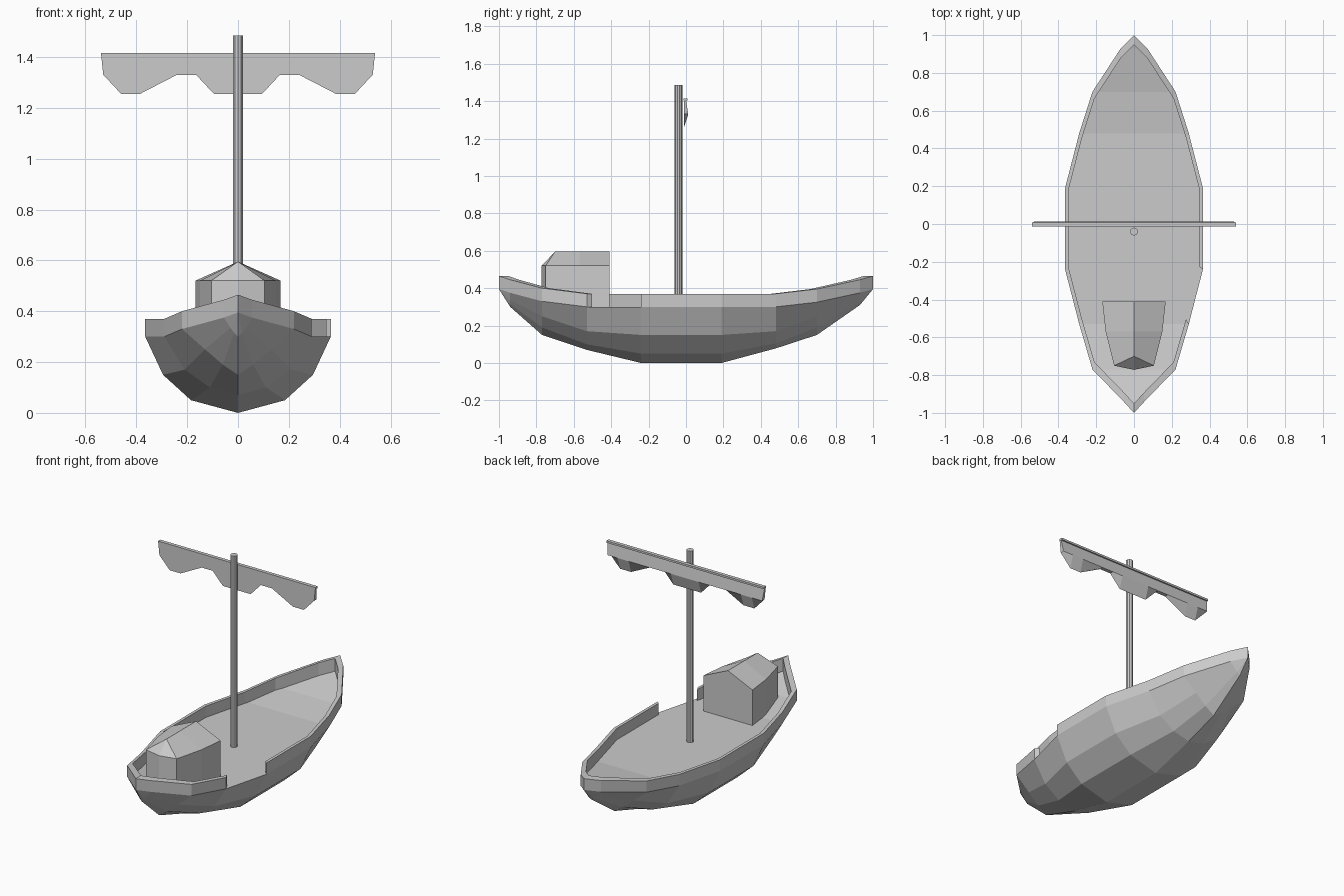
import bpy, bmesh
from mathutils import Vector

if "Cube" in bpy.data.objects:
    bpy.data.objects.remove(bpy.data.objects["Cube"])


def loft(name, rings, cap_start=False, cap_end=False):
    """Skin a row of closed cross-sections into one flat-shaded object."""
    bm = bmesh.new()
    rows = [[bm.verts.new(p) for p in ring] for ring in rings]
    n = len(rows[0])
    for a, b in zip(rows, rows[1:]):
        for i in range(n):
            j = (i + 1) % n
            bm.faces.new((a[i], a[j], b[j], b[i]))
    if cap_start:
        bm.faces.new(rows[0])
    if cap_end:
        bm.faces.new(rows[-1])
    bmesh.ops.remove_doubles(bm, verts=bm.verts[:], dist=0.0005)
    bmesh.ops.recalc_face_normals(bm, faces=bm.faces[:])
    mesh = bpy.data.meshes.new(name)
    bm.to_mesh(mesh)
    bm.free()
    obj = bpy.data.objects.new(name, mesh)
    bpy.context.collection.objects.link(obj)
    return obj


# Hull stations: y, keel z, then half-section (x, z) for bilge, chine, deck edge
stations = [
    (-1.00, 0.395, (0.00, 0.395), (0.00, 0.395), (0.00, 0.395)),
    (-0.94, 0.30, (0.015, 0.315), (0.03, 0.335), (0.055, 0.375)),
    (-0.77, 0.15, (0.06, 0.19), (0.13, 0.25), (0.22, 0.33)),
    (-0.53, 0.07, (0.11, 0.10), (0.21, 0.17), (0.29, 0.30)),
    (-0.24, 0.00, (0.185, 0.05), (0.295, 0.15), (0.365, 0.30)),
    (0.19, 0.00, (0.185, 0.05), (0.295, 0.15), (0.365, 0.30)),
    (0.48, 0.078, (0.11, 0.105), (0.21, 0.17), (0.29, 0.30)),
    (0.70, 0.15, (0.06, 0.19), (0.13, 0.25), (0.22, 0.325)),
    (0.93, 0.31, (0.02, 0.325), (0.04, 0.345), (0.07, 0.375)),
    (1.00, 0.395, (0.00, 0.395), (0.00, 0.395), (0.00, 0.395)),
]
rings = []
for y, keel, *half in stations:
    right = [(x, y, z) for x, z in reversed(half)]
    left = [(-x, y, z) for x, z in half]
    rings.append(right + [(0, y, keel)] + left)
loft("hull_and_deck", rings)

# Rail follows the deck edge all round, open at the boarding gap on the right
edge = [(s[4][0], s[0], s[4][1]) for s in stations]
path = edge[4:] + [(-x, y, z) for x, y, z in reversed(edge[1:-1])] + edge[:4]
rail = []
for x, y, z in path:
    ix, iy, top = x * 0.95, y * 0.95, z + 0.07
    rail.append([(x, y, z), (x, y, top), (ix, iy, top), (ix, iy, z - 0.01)])
loft("rail", rail, True, True)

# Cabin with pitched roof, hipped and pointed towards the front
cabin = []
for y, w, ridge_y in ((-0.41, 0.168, -0.41), (-0.57, 0.15, -0.57), (-0.75, 0.105, -0.70)):
    cabin.append([(-w, y, 0.30), (-w, y, 0.52), (0, ridge_y, 0.595),
                  (w, y, 0.52), (w, y, 0.30)])
low, high = (0, -0.772, 0.30), (0, -0.772, 0.52)
cabin.append([low, high, high, high, low])
loft("cabin", cabin, cap_start=True)

# Mast
bpy.ops.mesh.primitive_cylinder_add(vertices=10, radius=0.021, depth=1.19,
                                    location=(0, -0.04, 0.89))
bpy.context.object.name = "mast"

# Furled sail: flat front, bulging back, scalloped lower edge
half = [(0.095, 1.255), (0.165, 1.33), (0.24, 1.33),
        (0.385, 1.255), (0.46, 1.255), (0.53, 1.33)]
profile = [(-x, z) for x, z in reversed(half)] + half
sail = []
for x, z in profile:
    tx = x * 0.538 / 0.53 if abs(x) == 0.53 else x
    sail.append([(tx, -0.012, 1.405), (tx, 0.0, 1.405), (x, 0.012, 1.33), (x, -0.012, z)])
loft("furled_sail", sail, True, True)

# Yard along the top of the sail
bpy.ops.mesh.primitive_cube_add(size=1, location=(0, -0.002, 1.409))
yard = bpy.context.object
yard.name = "yard"
yard.scale = (1.078, 0.022, 0.012)
